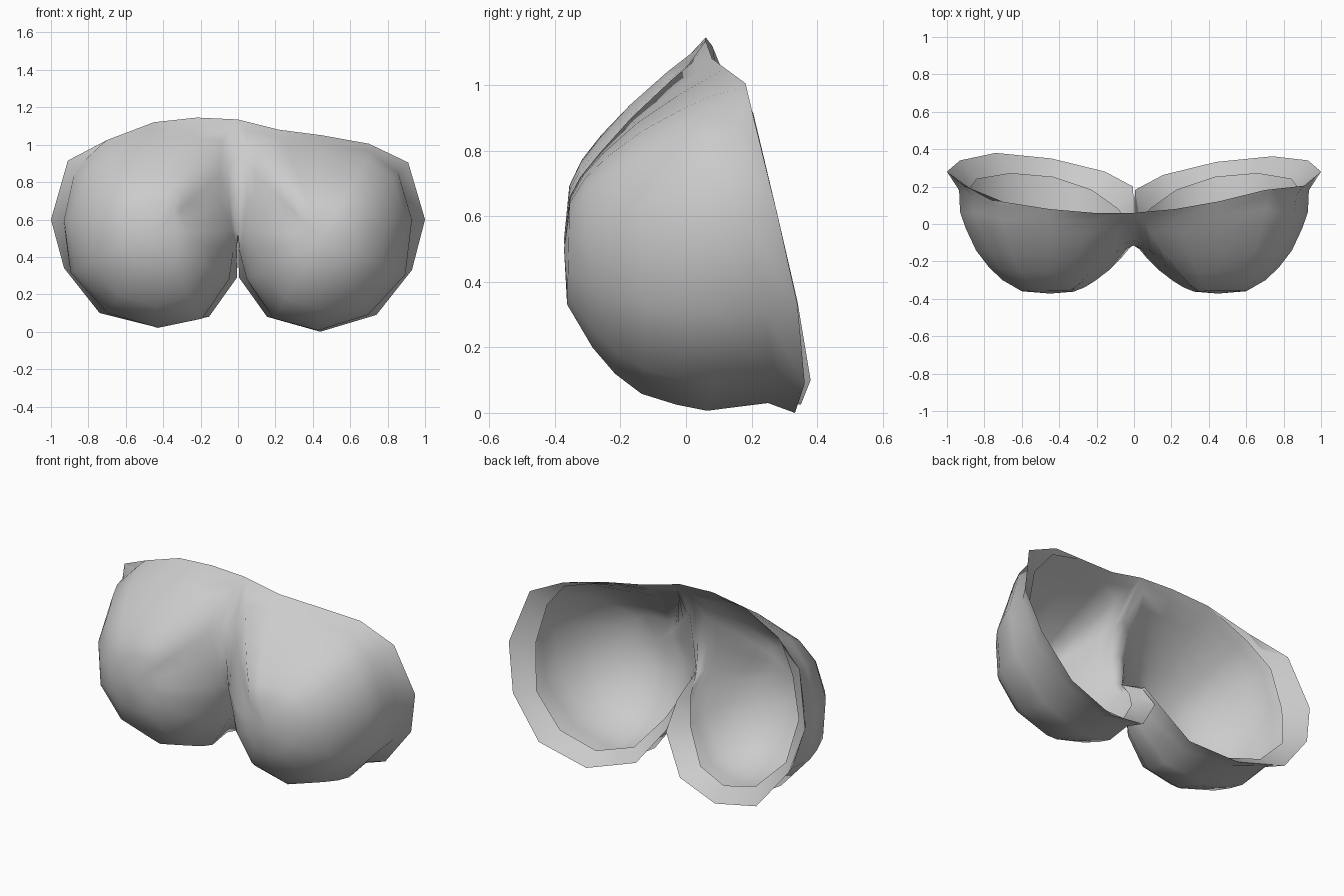
import bpy, bmesh
from mathutils import Vector

if "Cube" in bpy.data.objects:
    bpy.data.objects.remove(bpy.data.objects["Cube"])

# rim of one cup: x, y, z, extra height on left cup, fullness (below 0 hollow .. 1 bulging)
RIM = [(0, .06, 1.135, 0, -.35), (.22, .07, 1.08, .065, -.2), (.45, .10, 1.05, .07, -.05),
       (.72, .13, .99, .02, .1), (.87, .155, .86, .01, .25), (.935, .18, .60, 0, .45),
       (.885, .24, .31, .01, .75), (.685, .27, .11, .01, 1), (.43, .25, .03, .015, 1),
       (.20, .18, .085, 0, .85), (.045, .08, .28, 0, .5), (.008, -.01, .43, 0, .2),
       (0, -.10, .54, 0, -.05), (0, -.115, .73, 0, -.4), (0, -.09, .93, 0, -.5)]
# outer edge of the flared band, by rim index
BAND = {2: (.45, .10, 1.05), 3: (.70, .15, 1.005), 4: (.91, .205, .905), 5: (1, .28, .60),
        6: (.93, .34, .33), 7: (.74, .37, .09), 8: (.44, .34, .01),
        9: (.155, .27, .08), 10: (.005, .19, .29), 11: (.002, .08, .44), 12: (0, -.10, .54)}
SLOPE = [(.28, .035), (.42, .12), (.55, .25), (.71, .45), (.86, .70), (.94, .86), (1, 1)]
FULL = [(.36, .015), (.64, .14), (.81, .25), (.94, .38), (1.01, .55), (1.05, .70), (1, 1)]

bm = bmesh.new()


def cup(side):
    left = side < 0
    apex = Vector((side * .45, -.372, .53 if left else .50))
    tip = bm.verts.new(apex)

    def lean(i, x):
        # the left cup's top edge sits slightly further forward
        return side * x * .045 if i in (1, 2, 3) else 0
    # dome rings from the front of the cup back to the rim
    rings = []
    for (rs, ds), (rf, df) in zip(SLOPE, FULL):
        ring = []
        for i, (x, y, z, lift, w) in enumerate(RIM):
            r, d = rs + (rf - rs) * w, ds + (df - ds) * w
            y += lean(i, x)
            z += lift if left else 0
            ring.append(bm.verts.new((apex.x + (side * x - apex.x) * r,
                                      apex.y + (y - apex.y) * d,
                                      apex.z + (z - apex.z) * r)))
        rings.append(ring)
    n = len(RIM)

    def face(*v):
        bm.faces.new(v if side > 0 else v[::-1])
    for i in range(n):
        j = (i + 1) % n
        face(tip, rings[0][j], rings[0][i])
        for a, b in zip(rings, rings[1:]):
            face(a[i], a[j], b[j], b[i])
    # flared band along the outside and underside, folded back inward as a hem
    outer, inner = {}, {}
    for i, (x, y, z) in BAND.items():
        lift = RIM[i][3] if left else 0
        shift = 0 if i in (2, 12) else (.01 if left and i > 6 else -.008 if i > 6 else 0)
        outer[i] = bm.verts.new((side * x, y + shift + lean(i, x),
                                 z + lift - (0 if left or i != 8 else .01)))
        rim = rings[-1][i].co
        k = 0 if i in (2, 12) else .04 if i in (3, 11) else .1
        inner[i] = bm.verts.new((rim.x + (apex.x - rim.x) * k, rim.y,
                                 rim.z + (apex.z - rim.z) * k))
    for i in range(2, 12):
        face(rings[-1][i], rings[-1][i + 1], outer[i + 1], outer[i])
        face(outer[i], outer[i + 1], inner[i + 1], inner[i])
        bm.edges.get((outer[i], outer[i + 1])).smooth = False


cup(1)
cup(-1)
bmesh.ops.remove_doubles(bm, verts=bm.verts, dist=.0015)
bmesh.ops.recalc_face_normals(bm, faces=bm.faces)
for f in bm.faces:
    f.smooth = True
mesh = bpy.data.meshes.new("double_cup_shell")
bm.to_mesh(mesh)
bm.free()
bpy.context.collection.objects.link(bpy.data.objects.new("double_cup_shell", mesh))
